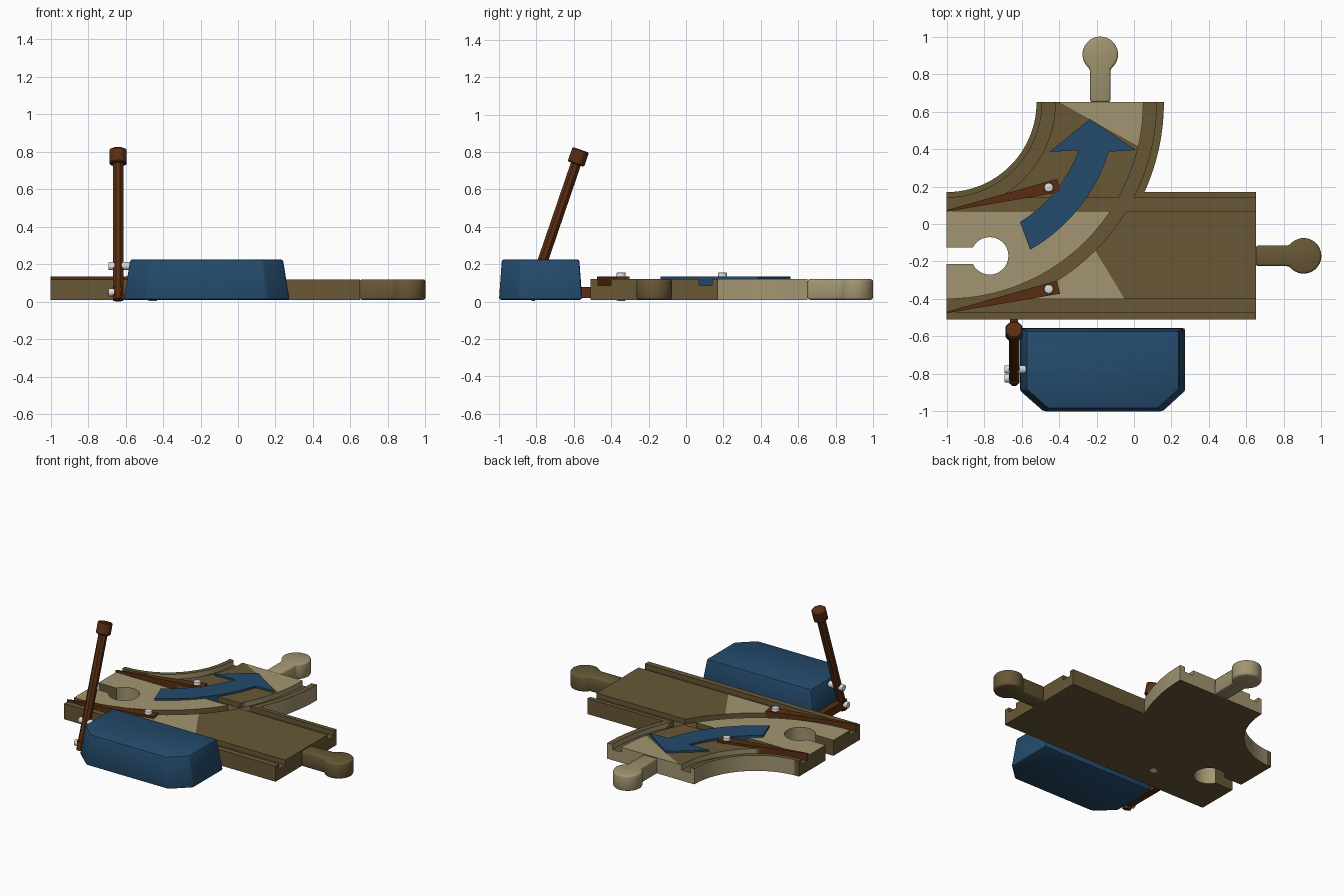
import bpy, bmesh, math
from mathutils import Vector, Matrix

if "Cube" in bpy.data.objects:
    bpy.data.objects.remove(bpy.data.objects["Cube"])


def material(name, col):
    m = bpy.data.materials.new(name)
    m.diffuse_color = (*col, 1)
    m.use_nodes = True
    m.node_tree.nodes["Principled BSDF"].inputs["Base Color"].default_value = m.diffuse_color
    return m


DARK = material("dark wood", (0.135, 0.095, 0.036))
LIGHT = material("pale wood", (0.36, 0.30, 0.165))
BLUE = material("blue plastic", (0.018, 0.07, 0.15))
BROWN = material("red brown plastic", (0.10, 0.027, 0.006))
SILVER = material("silver metal", (0.72, 0.72, 0.72))

Z0, ZF, Z1 = 0.01, 0.085, 0.12      # track bottom, groove floor, track top
CX, CY = -1.0, 0.65                 # centre of the branch curve
MID = -0.17                         # centre line of the straight


def smooth(o, angle=35):
    bpy.ops.object.select_all(action='DESELECT')
    o.select_set(True)
    bpy.context.view_layer.objects.active = o
    bpy.ops.object.shade_smooth_by_angle(angle=math.radians(angle))


def add(name, bm, mat):
    bmesh.ops.recalc_face_normals(bm, faces=bm.faces)
    me = bpy.data.meshes.new(name)
    bm.to_mesh(me)
    bm.free()
    me.materials.append(mat)
    o = bpy.data.objects.new(name, me)
    bpy.context.collection.objects.link(o)
    return o


def modify(o, kind, **settings):
    m = o.modifiers.new(kind, kind)
    for k, v in settings.items():
        setattr(m, k, v)
    bpy.context.view_layer.objects.active = o
    bpy.ops.object.modifier_apply(modifier=m.name)


def bevel(o, width, segments=2):
    modify(o, 'BEVEL', width=width, segments=segments, limit_method='ANGLE',
           angle_limit=math.radians(40))


def prism(name, pts, z0, z1, mat, top=None):
    """Closed outline lifted from z0 to z1, optionally to a different top outline."""
    bm = bmesh.new()
    lo = [bm.verts.new((x, y, z0)) for x, y in pts]
    hi = [bm.verts.new((x, y, z1)) for x, y in (top or pts)]
    bm.faces.new(lo)
    bm.faces.new(hi)
    n = len(pts)
    for i in range(n):
        bm.faces.new((lo[i], lo[(i + 1) % n], hi[(i + 1) % n], hi[i]))
    return add(name, bm, mat)


def rod(name, a, b, r, mat, sides=16):
    a, b = Vector(a), Vector(b)
    bm = bmesh.new()
    q = (b - a).to_track_quat('Z', 'Y').to_matrix().to_4x4()
    spin = Matrix.Rotation(math.pi / sides, 4, 'Z')
    bmesh.ops.create_cone(bm, cap_ends=True, segments=sides, radius1=r, radius2=r,
                          depth=(b - a).length,
                          matrix=Matrix.Translation((a + b) / 2) @ q @ spin)
    return add(name, bm, mat)


def rect(x0, x1, y0, y1):
    return [(x0, y0), (x1, y0), (x1, y1), (x0, y1)]


def arc(r, a0, a1, n, cx=CX, cy=CY):
    return [(cx + r * math.cos(math.radians(a0 + (a1 - a0) * i / n)),
             cy + r * math.sin(math.radians(a0 + (a1 - a0) * i / n))) for i in range(n + 1)]


def band(r0, r1, a0, a1, n=28):
    return arc(r1, a0, a1, n) + arc(r0, a1, a0, n)


def key(length, half, r):
    """Keyhole outline along +x: a neck ending in a round head."""
    a = 180 - math.degrees(math.asin(half / r))
    return [(0, -half)] + arc(r, -a, a, 24, length, 0) + [(0, half)]


def boolean(o, other, op):
    modify(o, 'BOOLEAN', object=other, operation=op, solver='EXACT')
    bpy.data.objects.remove(other)


# Track: straight joined with the branch curve
track = prism("track", rect(-1, 0.65, -0.51, 0.17), Z0, Z1, DARK)
boolean(track, prism("curve", band(0.48, 1.16, -89, 0), Z0, Z1, DARK), 'UNION')

# Wheel grooves and the socket
for y in (0.07, -0.47):
    boolean(track, prism("groove", rect(-1.1, 0.75, y, y + 0.07), ZF, 0.2, DARK), 'DIFFERENCE')
for r in (0.51, 1.05):
    boolean(track, prism("groove", band(r, r + 0.07, -94, 4), ZF, 0.2, DARK), 'DIFFERENCE')
socket = [(x - 1.05, y + MID) for x, y in key(0.28, 0.044, 0.1)]
boolean(track, prism("socket", socket, -0.1, 0.2, DARK), 'DIFFERENCE')

# Pale wood patches: split along the patch borders, then colour by position
track.data.materials.clear()
track.data.materials.append(DARK)
track.data.materials.append(LIGHT)
LINES = [((-0.40, 0.65), (-0.22, 0.55)), ((-0.22, 0.55), (0.03, 0.41)),
         ((-0.22, -0.12), (-0.05, -0.40))]


def side(line, x, y):
    (ax, ay), (bx, by) = line
    return (bx - ax) * (y - ay) - (by - ay) * (x - ax)


bm = bmesh.new()
bm.from_mesh(track.data)
bmesh.ops.triangulate(bm, faces=bm.faces)
for (ax, ay), (bx, by) in LINES:
    bmesh.ops.bisect_plane(bm, geom=bm.verts[:] + bm.edges[:] + bm.faces[:],
                           plane_co=(ax, ay, 0), plane_no=(ay - by, bx - ax, 0))
for f in bm.faces:
    c, n = f.calc_center_median(), f.normal
    r = math.hypot(c.x - CX, c.y - CY)
    top = n.z > 0.5 and c.z > 0.11
    bed = top and c.y < 0.07 and r < 1.05
    wedge = top and r > 1.12 and -0.40 < c.y < 0.07 and side(LINES[2], c.x, c.y) < 0
    tip = (top and 0.58 < r < 1.05 and c.y > 0.4
           and side(LINES[0], c.x, c.y) > 0 and side(LINES[1], c.x, c.y) > 0)
    wall = abs(n.z) < 0.5 and (c.y > 0.172 or math.hypot(c.x + 0.77, c.y - MID) < 0.13)
    f.material_index = int(bed or wedge or tip or wall)
bm.to_mesh(track.data)
bm.free()
smooth(track)

# Connectors
peg = key(0.255, 0.055, 0.095)
for name, pts, mat in (
        ("straight_connector", [(0.65 + x, MID + y) for x, y in peg], DARK),
        ("branch_connector", [(-0.18 - y, 0.65 + x) for x, y in peg], LIGHT)):
    o = prism(name, pts, Z0, Z1, mat)
    bevel(o, 0.012)
    smooth(o, 50)

# Direction arrow
arrow = (arc(0.905, -60.5, -17, 10) + [(0.01, 0.395), (-0.235, 0.56), (-0.45, 0.385)]
         + arc(0.75, -20, -58.5, 10))
prism("direction_arrow", arrow, ZF, 0.133, BLUE)

# Switch blades and their pivot pins
for name, dy, low in (("inner", 0, 0.08), ("outer", -0.542, 0.004)):
    prism(name + "_switch_blade", [(-1, 0.066 + dy), (-0.395, 0.17 + dy),
                                   (-0.41, 0.24 + dy), (-1, 0.074 + dy)], ZF, 0.135, BROWN)
    pin = rod(name + "_pivot_pin", (-0.455, 0.195 + dy, low), (-0.455, 0.195 + dy, 0.156),
              0.025, SILVER)
    bevel(pin, 0.006)
    smooth(pin)

# Switch housing with chamfered front corners and tapered sides
base = [(-0.61, -0.555), (-0.61, -0.89), (-0.485, -1), (0.155, -1), (0.275, -0.89),
        (0.275, -0.555)]
roof = [(-0.167 + (x + 0.167) * 0.92, -0.7775 + (y + 0.7775) * 0.93) for x, y in base]
box = prism("switch_housing", base, Z0, 0.226, BLUE, roof)
bevel(box, 0.012)
smooth(box)


# Lever, its head and the push rod under the housing
def on_lever(z):
    return Vector((-0.64, -0.837 + (z - 0.01) * 0.342, z))


lever = rod("lever", on_lever(0.01), on_lever(0.76), 0.03, BROWN, 8)
head = rod("lever_head", on_lever(0.735), on_lever(0.812), 0.05, BROWN, 8)
bevel(head, 0.006, 1)
prism("push_rod", rect(-0.662, -0.618, -0.85, -0.5), 0.02, 0.078, BROWN)

# Lever bolts
for i, (z, x1) in enumerate(((0.19, -0.575), (0.05, -0.62))):
    c = on_lever(z)
    bolt = rod(f"lever_bolt_{i + 1}", (-0.692, c.y, z), (x1, c.y, z), 0.022, SILVER)
    bevel(bolt, 0.006)
    smooth(bolt)
